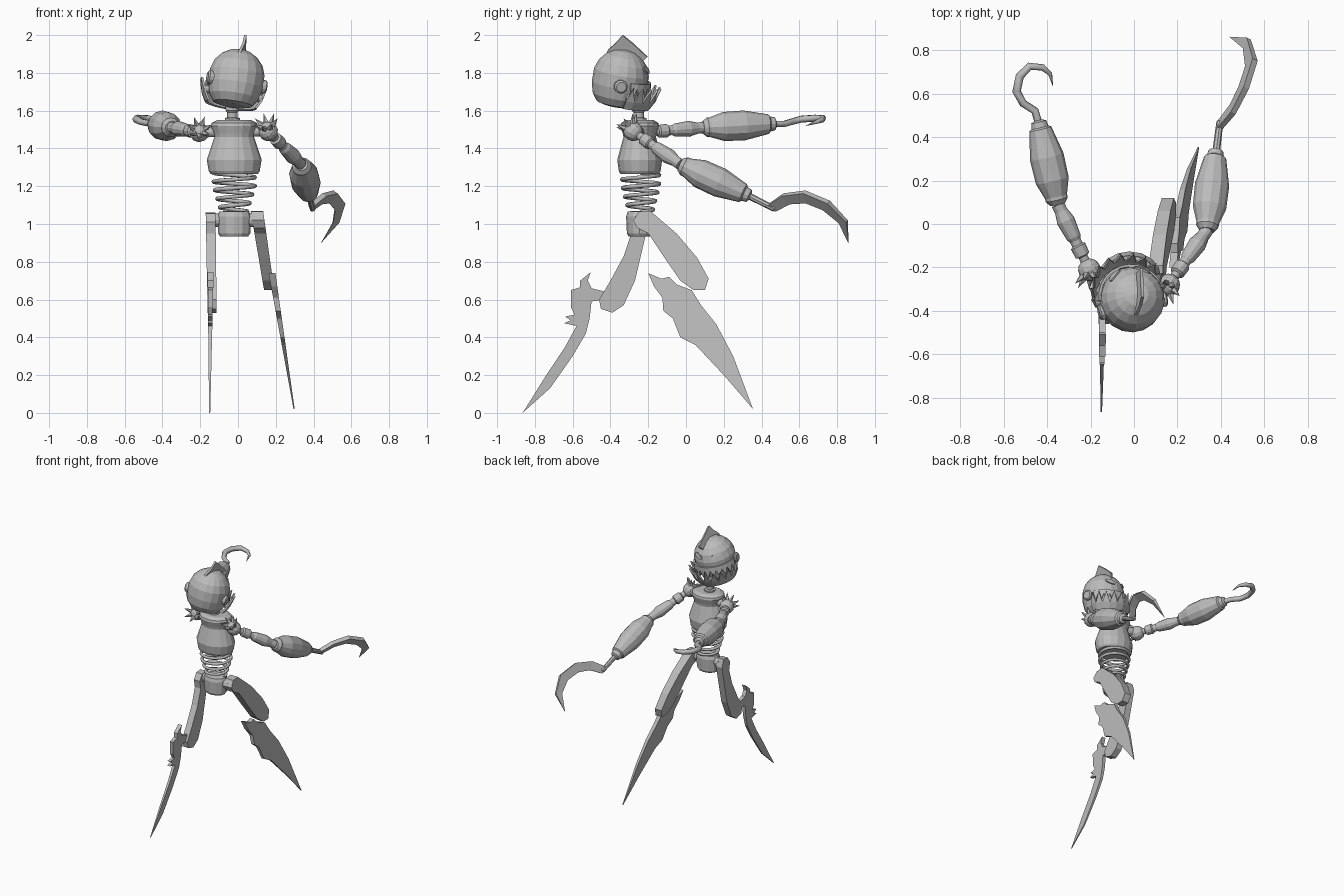
import bpy, bmesh
from math import sin, cos, pi, radians
from mathutils import Vector, Matrix

cube = bpy.data.objects.get("Cube")
if cube:
    bpy.data.objects.remove(cube, do_unlink=True)

grey = bpy.data.materials.new("plain_grey")
grey.use_nodes = True
COLOUR = (0.5, 0.5, 0.5, 1)
grey.diffuse_color = COLOUR
grey.node_tree.nodes["Principled BSDF"].inputs["Base Color"].default_value = COLOUR


def add(name, data, matrix=Matrix()):
    ob = bpy.data.objects.new(name, data)
    ob.matrix_world = matrix
    data.materials.append(grey)
    bpy.context.scene.collection.objects.link(ob)
    return ob


def mesh(name, verts, faces, matrix=Matrix(), solid=0):
    me = bpy.data.meshes.new(name)
    me.from_pydata(verts, [], faces)
    bm = bmesh.new()
    bm.from_mesh(me)
    bmesh.ops.remove_doubles(bm, verts=bm.verts, dist=0.0001)
    bmesh.ops.recalc_face_normals(bm, faces=bm.faces)
    bm.to_mesh(me)
    bm.free()
    ob = add(name, me, matrix)
    if solid:
        mod = ob.modifiers.new("Thickness", 'SOLIDIFY')
        mod.thickness = solid
        mod.offset = 0
    return ob


def lathe(name, profile, matrix=Matrix(), sides=16, squash=1):
    """Spin (height, radius) pairs about local z."""
    verts = [(r * cos(2 * pi * i / sides), squash * r * sin(2 * pi * i / sides), h)
             for h, r in profile for i in range(sides)]
    faces = [[j * sides + i, j * sides + (i + 1) % sides,
              (j + 1) * sides + (i + 1) % sides, (j + 1) * sides + i]
             for j in range(len(profile) - 1) for i in range(sides)]
    faces += [range(sides), range(len(verts) - sides, len(verts))]
    return mesh(name, verts, faces, matrix, 0)


def along(a, b):
    """Frame at a with z pointing to b."""
    a, b = Vector(a), Vector(b)
    return Matrix.Translation(a) @ (b - a).to_track_quat('Z', 'Y').to_matrix().to_4x4()


def rod(name, a, b, profile, sides=12):
    """Lathe between two points; heights are fractions of the length."""
    length = (Vector(b) - Vector(a)).length
    return lathe(name, [(t * length, r) for t, r in profile], along(a, b), sides)


def tube(name, points, depth, radii=None):
    cu = bpy.data.curves.new(name, 'CURVE')
    cu.dimensions = '3D'
    cu.bevel_depth = depth
    cu.bevel_resolution = 1
    cu.use_fill_caps = True
    sp = cu.splines.new('POLY')
    sp.points.add(len(points) - 1)
    for i, p in enumerate(points):
        sp.points[i].co = (*p, 1)
        sp.points[i].radius = radii[i] if radii else 1
    return add(name, cu)


def plate(name, outline, x_top, x_low, half_top, half_low):
    """Side-on (y, z) outline given thickness, leaning from x_top to x_low."""
    zs = [z for y, z in outline]
    hi, lo = max(zs), min(zs)
    n = len(outline)
    verts = []
    for side in (-1, 1):
        for y, z in outline:
            t = (hi - z) / (hi - lo)
            half = half_top + (half_low - half_top) * t
            verts.append((x_top + (x_low - x_top) * t + side * half, y, z))
    faces = [range(n), range(n, 2 * n)]
    faces += [(i, (i + 1) % n, n + (i + 1) % n, n + i) for i in range(n)]
    return mesh(name, verts, faces)


# Torso, neck and pelvis
MID = Matrix.Translation((-0.02, -0.245, 0))
lathe("torso", [(1.265, 0.125), (1.28, 0.135), (1.34, 0.145), (1.46, 0.105), (1.48, 0.11),
                (1.52, 0.125), (1.535, 0.12), (1.55, 0.09)], MID, 16, 0.82)
lathe("neck", [(1.54, 0.04), (1.56, 0.04), (1.565, 0.027), (1.59, 0.027), (1.6, 0.035),
               (1.67, 0.035)], Matrix.Translation((-0.03, -0.25, 0)), 12)
lathe("pelvis", [(0.935, 0.075), (0.95, 0.085), (1.04, 0.09), (1.065, 0.08), (1.07, 0.04)],
      MID, 12, 0.8)
rod("hip_axle", (-0.13, -0.24, 1.02), (0.1, -0.24, 1.02), [(0, 0.035), (1, 0.035)])

# Spring waist
STEPS, TURNS = 96, 4.5
coil = []
for i in range(STEPS + 1):
    t = i / STEPS
    r, a = 0.07 + 0.04 * min(1, 1.5 * t), 2 * pi * TURNS * t
    coil.append((-0.02 + r * cos(a), -0.24 + 0.9 * r * sin(a), 1.065 + 0.205 * t))
tube("waist_spring", coil, 0.011)

# Head
HEAD = (Matrix.Translation((-0.007, -0.345, 1.783)) @ Matrix.Rotation(radians(12), 4, 'Z')
        @ Matrix.Rotation(radians(10), 4, 'Y') @ Matrix.Rotation(radians(-8), 4, 'X'))
lathe("head", [(-0.16, 0.07), (-0.15, 0.105), (-0.11, 0.133), (-0.05, 0.147), (0.02, 0.147),
               (0.07, 0.13), (0.11, 0.096), (0.135, 0.055), (0.147, 0.0)], HEAD, 18)
for side, label in ((-1, "right"), (1, "left")):
    turn = Matrix.Rotation(side * pi / 2, 4, 'Y')
    for part, y, z, r in (("ear", -0.025, -0.035, 0.036), ("jaw_stud", 0.035, -0.09, 0.02)):
        lathe(f"{label}_{part}", [(0.11, r), (0.155, r), (0.162, r * 0.75)],
              HEAD @ Matrix.Translation((0, y, z)) @ turn, 12)
    # Slanted almond eye laid on the head surface
    ring = [(0, 0)] + [(16 * cos(a), 7 * sin(a) + side * 4 * cos(a))
                       for a in (2 * pi * k / 10 for k in range(10))]
    eye = []
    for da, de in ring:
        az, el = radians(side * 30 + da), radians(24 + de)
        eye.append((0.15 * sin(az) * cos(el), 0.15 * cos(az) * cos(el), 0.15 * sin(el)))
    mesh(f"{label}_eye", eye, [(0, k + 1, (k + 1) % 10 + 1) for k in range(10)], HEAD, 0.008)


def teeth(name, count, spread, rows, bulge):
    """Band of teeth; rows are (radius, z) of root, gum and tip."""
    def spot(a, row):
        r = row[0] + bulge * max(0, cos(a))
        return (r * sin(a), r * cos(a), row[1])
    verts, faces = [], []
    for k in range(count):
        a0, a1 = (radians(spread) * (2 * (k + d) / count - 1) for d in (0, 1))
        b = len(verts)
        verts += [spot(a0, rows[0]), spot(a1, rows[0]), spot(a1, rows[1]),
                  spot(a0, rows[1]), spot((a0 + a1) / 2, rows[2])]
        faces += [(b, b + 1, b + 2, b + 3), (b + 3, b + 2, b + 4)]
    mesh(name, verts, faces, HEAD, 0.012)


teeth("lower_jaw_teeth", 11, 85, [(0.125, -0.15), (0.15, -0.105), (0.17, -0.03)], 0.05)
teeth("upper_teeth", 11, 80, [(0.147, -0.01), (0.15, -0.035), (0.155, -0.09)], 0.012)

# Head crest
fin = [(-0.01, -0.44, 1.87), (0.015, -0.41, 1.925), (0.03, -0.375, 1.955), (0.04, -0.335, 2.0),
       (0.037, -0.28, 1.955), (0.035, -0.205, 1.885), (0.005, -0.24, 1.85)]
mesh("head_crest", fin, [range(len(fin))], solid=0.014)

# Shoulders and arms
BEADS = [(0, 0.02), (0.2, 0.022), (0.22, 0.034), (0.36, 0.036), (0.38, 0.026), (0.45, 0.026),
         (0.5, 0.034), (0.75, 0.042), (0.9, 0.03), (1, 0.03)]
BARREL = [(0, 0.035), (0.06, 0.052), (0.1, 0.052), (0.3, 0.077), (0.6, 0.079), (0.95, 0.052),
          (0.97, 0.04), (1.04, 0.035), (1.06, 0.018)]


def arm(label, shoulder, elbow, wrist, spike_axis):
    ball = [(0.052 * sin(a), 0.052 * cos(a)) for a in (pi * (k / 8 - 0.5) for k in range(9))]
    lathe(f"{label}_shoulder", ball, along(shoulder, elbow), 12)
    side = 1 if shoulder[0] > 0 else -1
    rod(f"{label}_collar_rod", (-0.02 + 0.08 * side, -0.24, 1.49), shoulder, [(0, 0.028), (1, 0.028)])
    frame = along(shoulder, Vector(shoulder) + Vector(spike_axis))
    for k in range(7):
        tilt = Matrix.Rotation(2 * pi * k / 7, 4, 'Z') @ Matrix.Rotation(radians(42), 4, 'X')
        lathe(f"{label}_shoulder_spike", [(0.035, 0.02), (0.1, 0.0)], frame @ tilt, 5)
    rod(f"{label}_upper_arm", shoulder, elbow, BEADS)
    rod(f"{label}_forearm", elbow, wrist, BARREL)


arm("left", (0.16, -0.28, 1.49), (0.335, -0.03, 1.315), (0.375, 0.32, 1.155), (-0.2, -0.5, 0.8))
arm("right", (-0.205, -0.21, 1.485), (-0.35, 0.09, 1.51), (-0.435, 0.455, 1.53), (0, -0.9, 0.35))

# Left hand: broad sickle
rod("sickle_stem", (0.375, 0.31, 1.16), (0.395, 0.47, 1.08), [(0, 0.018), (1, 0.016)], 8)
spine = [Vector(p) for p in ((0.385, 0.45, 1.08), (0.45, 0.53, 1.13), (0.5, 0.63, 1.14),
                             (0.535, 0.74, 1.095), (0.515, 0.83, 1.01), (0.44, 0.86, 0.9))]
hub = Vector((0.41, 0.65, 0.98))
normal = (spine[0] - hub).cross(spine[3] - hub).normalized()
verts, faces = [], []
for p, w in zip(spine, (0.03, 0.032, 0.034, 0.034, 0.026, 0.001)):
    out = (p - hub).normalized() * w
    thick = normal * w * 0.45
    verts += [p + out + thick, p + out - thick, p - out - thick * 0.2, p - out + thick * 0.2]
for j in range(0, len(verts) - 4, 4):
    faces += [(j + k, j + (k + 1) % 4, j + 4 + (k + 1) % 4, j + 4 + k) for k in range(4)]
mesh("sickle_blade", verts, faces + [(0, 1, 2, 3)])

# Right hand: slim curled hook
tube("right_hook", [(-0.435, 0.45, 1.53), (-0.455, 0.52, 1.53), (-0.51, 0.555, 1.54),
                    (-0.54, 0.61, 1.555), (-0.525, 0.68, 1.56), (-0.48, 0.725, 1.56),
                    (-0.42, 0.72, 1.55), (-0.385, 0.69, 1.54), (-0.373, 0.635, 1.52)],
     0.02, [0.9, 0.9, 0.9, 1, 1, 0.9, 0.75, 0.5, 0.05])

# Legs: flat thighs and blade shins
plate("left_thigh", [(-0.28, 1.02), (-0.25, 1.065), (-0.19, 1.07), (-0.05, 0.95), (0.06, 0.82),
                     (0.12, 0.71), (0.1, 0.65), (0.04, 0.65), (-0.03, 0.7), (-0.12, 0.83),
                     (-0.2, 0.95), (-0.26, 0.98)], 0.1, 0.165, 0.033, 0.027)
plate("left_shin", [(-0.2, 0.74), (-0.13, 0.71), (-0.09, 0.72), (-0.05, 0.68), (0.03, 0.65),
                    (0.08, 0.57), (0.16, 0.47), (0.25, 0.3), (0.355, 0.02), (0.2, 0.2),
                    (0.05, 0.36), (-0.03, 0.4), (-0.07, 0.5), (-0.12, 0.54), (-0.125, 0.61),
                    (-0.17, 0.67)], 0.18, 0.297, 0.018, 0.003)
plate("right_thigh", [(-0.29, 0.95), (-0.33, 0.83), (-0.4, 0.7), (-0.46, 0.6), (-0.45, 0.55),
                      (-0.39, 0.53), (-0.33, 0.57), (-0.27, 0.7), (-0.23, 0.87), (-0.2, 1.0),
                      (-0.22, 1.06), (-0.27, 1.055), (-0.3, 1.01)], -0.145, -0.137, 0.026, 0.024)
plate("right_shin", [(-0.505, 0.745), (-0.56, 0.7), (-0.56, 0.665), (-0.61, 0.65), (-0.61, 0.56),
                     (-0.59, 0.52), (-0.64, 0.51), (-0.61, 0.49), (-0.645, 0.475), (-0.58, 0.46),
                     (-0.64, 0.35), (-0.74, 0.2), (-0.865, 0.0), (-0.72, 0.13), (-0.6, 0.3),
                     (-0.53, 0.42), (-0.51, 0.5), (-0.5, 0.59), (-0.42, 0.6), (-0.42, 0.64),
                     (-0.5, 0.66), (-0.52, 0.7)], -0.145, -0.15, 0.016, 0.003)
